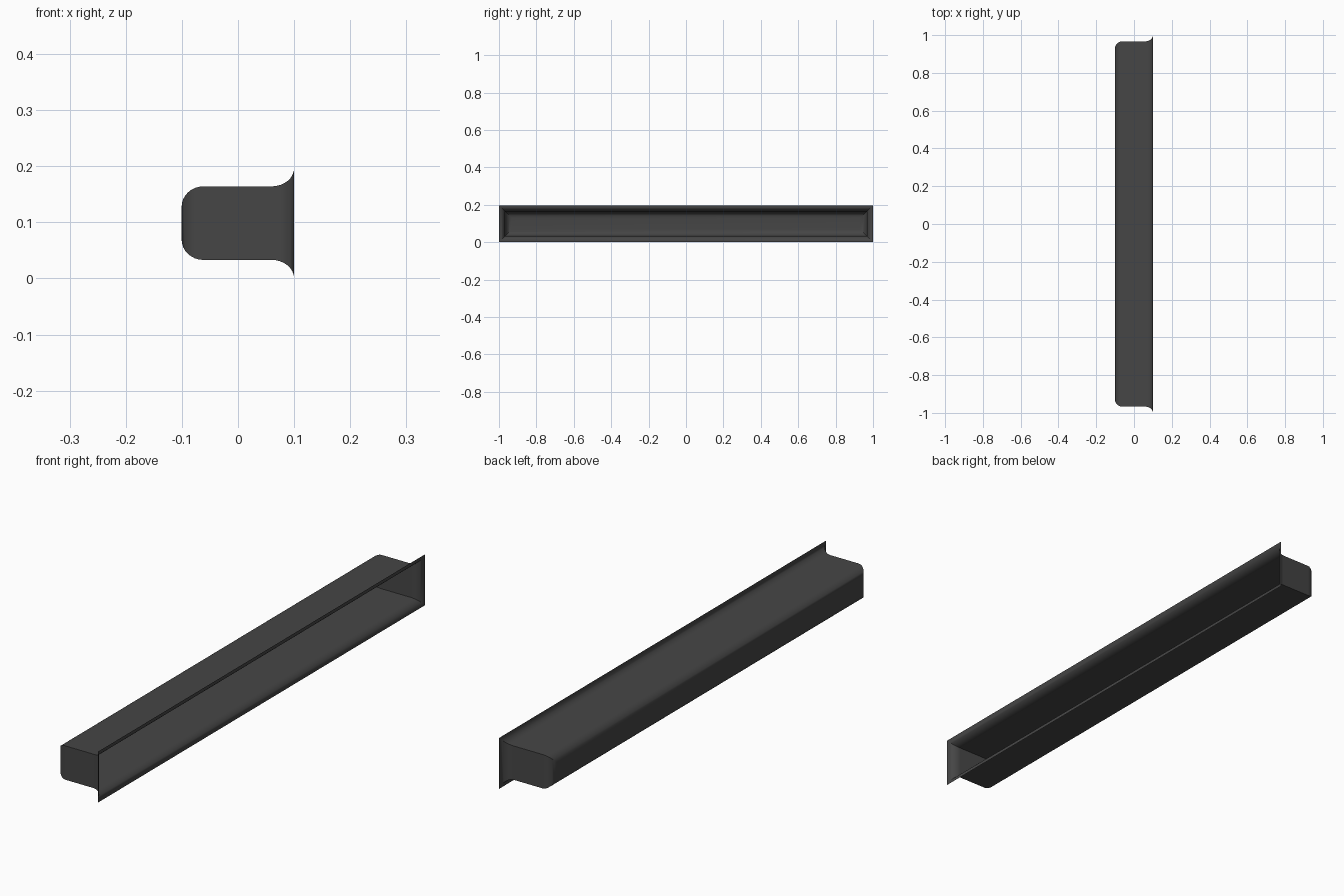
import bpy, bmesh, math

if "Cube" in bpy.data.objects:
    bpy.data.objects.remove(bpy.data.objects["Cube"])

HALF_Y, HALF_Z, MID_Z = 0.967, 0.0655, 0.0985
STEPS = 8

# Cross-section: (x, outward offset from the body wall), from back panel to flange tip
angles = [i / STEPS * math.pi / 2 for i in range(STEPS + 1)]
profile = [(-0.062 - 0.0385 * math.cos(a), -0.0365 * (1 - math.sin(a))) for a in angles]
profile += [(0.06 + 0.04 * math.sin(a), 0.033 * (1 - math.cos(a))) for a in angles]

# Open trough: one mitred rectangular loop per profile point
bm = bmesh.new()
loops = []
for x, off in profile:
    y, z = HALF_Y + off, HALF_Z + off
    loops.append([bm.verts.new((x, sy * y, MID_Z + sz * z))
                  for sy, sz in ((-1, -1), (1, -1), (1, 1), (-1, 1))])
for a, b in zip(loops, loops[1:]):
    for i in range(4):
        j = (i + 1) % 4
        bm.faces.new((a[i], a[j], b[j], b[i]))

# Flat back panel
bm.faces.new(loops[0][::-1])
bmesh.ops.recalc_face_normals(bm, faces=bm.faces)

mesh = bpy.data.meshes.new("flanged_trough")
bm.to_mesh(mesh)
bm.free()
trough = bpy.data.objects.new("flanged_trough", mesh)
bpy.context.collection.objects.link(trough)
bpy.context.view_layer.objects.active = trough
trough.select_set(True)
bpy.ops.object.shade_smooth_by_angle(angle=math.radians(30))

# Dark grey finish
mat = bpy.data.materials.new("dark_grey")
mat.diffuse_color = (0.06, 0.06, 0.06, 1)
mat.use_nodes = True
mat.node_tree.nodes["Principled BSDF"].inputs["Base Color"].default_value = mat.diffuse_color
mesh.materials.append(mat)
